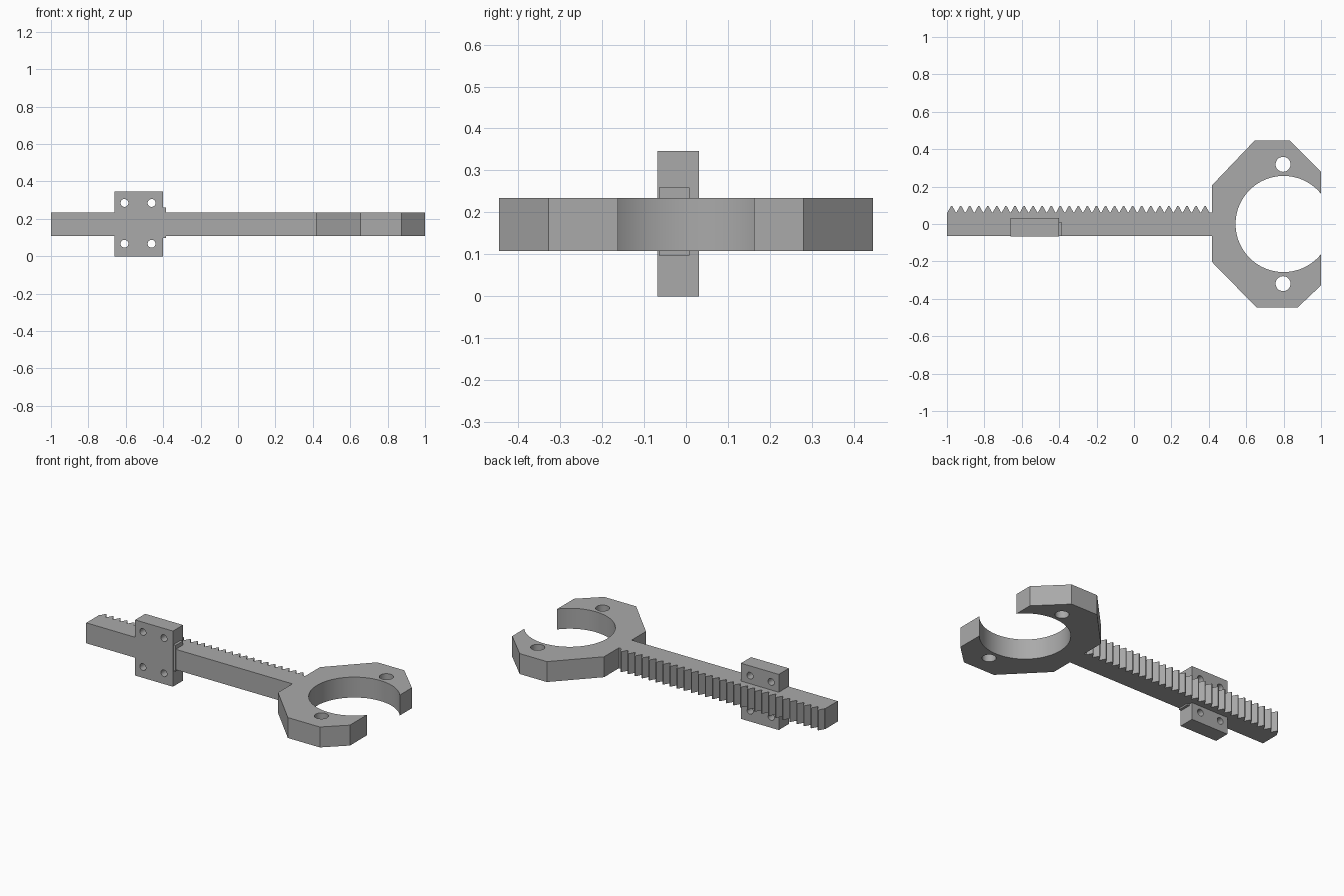
import bpy, bmesh, math
from mathutils import Matrix

old = bpy.data.objects.get("Cube")
if old:
    bpy.data.objects.remove(old, do_unlink=True)

grey = bpy.data.materials.new("plain_grey")
grey.use_nodes = True
COLOUR = (0.4, 0.4, 0.4, 1)
grey.diffuse_color = COLOUR
grey.node_tree.nodes["Principled BSDF"].inputs["Base Color"].default_value = COLOUR


def finish(name, bm):
    bmesh.ops.recalc_face_normals(bm, faces=bm.faces)
    mesh = bpy.data.meshes.new(name)
    bm.to_mesh(mesh)
    bm.free()
    mesh.materials.append(grey)
    obj = bpy.data.objects.new(name, mesh)
    bpy.context.collection.objects.link(obj)
    return obj


def plate(name, outline, z0, z1):
    """Extrude a flat outline upwards."""
    bm = bmesh.new()
    face = bm.faces.new([bm.verts.new((x, y, z0)) for x, y in outline])
    top = bmesh.ops.extrude_face_region(bm, geom=[face])
    verts = [v for v in top["geom"] if isinstance(v, bmesh.types.BMVert)]
    bmesh.ops.translate(bm, verts=verts, vec=(0, 0, z1 - z0))
    return finish(name, bm)


def box(name, x, y, z):
    return plate(name, [(x[0], y[0]), (x[1], y[0]), (x[1], y[1]), (x[0], y[1])], *z)


def drill(obj, centres, radius, along_y=False):
    """Cut round through holes, then drop the cutters."""
    bm = bmesh.new()
    turn = Matrix.Rotation(math.pi / 2, 4, 'X') if along_y else Matrix()
    for c in centres:
        bmesh.ops.create_cone(bm, cap_ends=True, segments=32, radius1=radius,
                              radius2=radius, depth=1,
                              matrix=Matrix.Translation(c) @ turn)
    cutter = finish("hole_cutter", bm)
    cutter.hide_render = True
    mod = obj.modifiers.new("holes", 'BOOLEAN')
    mod.operation, mod.solver, mod.object = 'DIFFERENCE', 'EXACT', cutter
    select(obj)
    bpy.ops.object.modifier_apply(modifier=mod.name)
    bpy.data.objects.remove(cutter, do_unlink=True)
    bpy.ops.object.shade_smooth_by_angle(angle=math.radians(30))


def select(obj):
    bpy.ops.object.select_all(action='DESELECT')
    obj.select_set(True)
    bpy.context.view_layer.objects.active = obj


LOW, HIGH = 0.108, 0.235

# toothed bar
BACK, TIP, TEETH, PITCH = 0.062, 0.097, 29, 0.0484
rack = [(-1, BACK), (-1, -0.063), (0.418, -0.063), (0.418, BACK)]
for i in reversed(range(TEETH)):
    x = -0.975 + i * PITCH
    rack += [(x + 0.022, BACK), (x + 0.003, TIP), (x - 0.003, TIP), (x - 0.022, BACK)]
plate("toothed_bar", rack, LOW, HIGH)

# open ring head with chamfered corners
CX, R, STEPS = 0.8, 0.257, 64
open_angle = math.acos((1 - CX) / R)
head = [(1, 0.28), (0.832, 0.446), (0.645, 0.446), (0.418, 0.208),
        (0.418, -0.204), (0.655, -0.446), (0.875, -0.446), (1, -0.328)]
for i in range(STEPS + 1):
    a = -open_angle - i / STEPS * 2 * (math.pi - open_angle)
    head.append((CX + R * math.cos(a), R * math.sin(a)))
ring = plate("ring_head", head, LOW, HIGH)
drill(ring, [(CX - 0.003, s * 0.319, 0.17) for s in (-1, 1)], 0.04)

# mounting block across the bar, with four screw holes
block = box("mounting_block", (-0.66, -0.4), (-0.068, 0.031), (0, 0.346))
drill(block, [(x, 0, z) for x in (-0.607, -0.462) for z in (0.067, 0.285)],
      0.021, along_y=True)

# small collar beside the block
box("block_collar", (-0.41, -0.384), (-0.064, 0.008), (0.098, 0.26))
